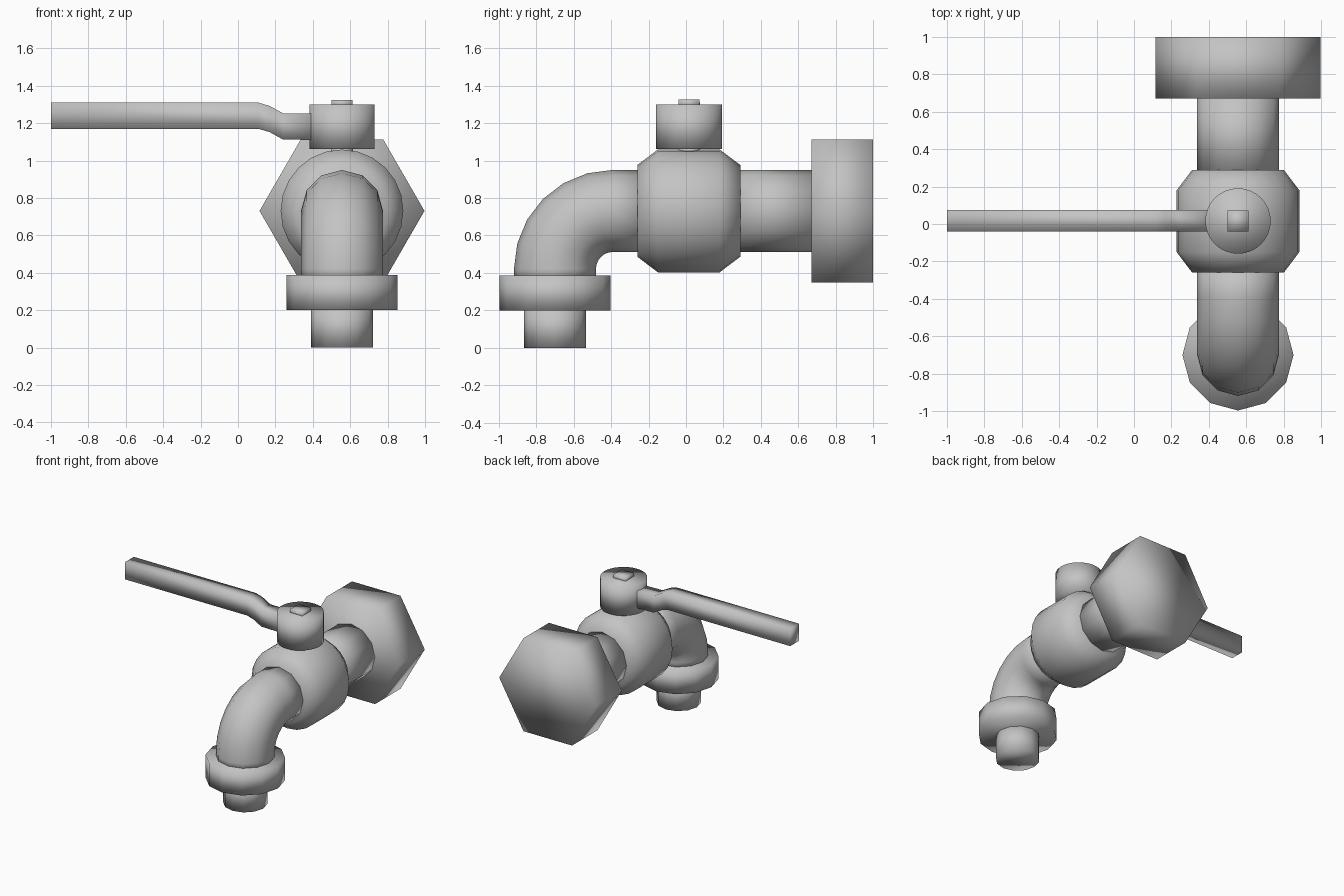
import bpy, bmesh
from math import cos, sin, pi, radians
from mathutils import Vector

cube = bpy.data.objects.get("Cube")
if cube:
    bpy.data.objects.remove(cube, do_unlink=True)

metal = bpy.data.materials.new("grey metal")
metal.use_nodes = True
grey = (0.55, 0.55, 0.55, 1)
metal.diffuse_color = grey
metal.node_tree.nodes["Principled BSDF"].inputs["Base Color"].default_value = grey

CX, CY, CZ = 0.556, 0.016, 0.731   # valve centre
X, Y, Z = Vector((1, 0, 0)), Vector((0, 1, 0)), Vector((0, 0, 1))


def ring(centre, u, v, radius, sides):
    """Regular polygon spanned by the directions u and v."""
    c = Vector(centre)
    return [c + radius * (cos(2 * pi * i / sides) * u + sin(2 * pi * i / sides) * v)
            for i in range(sides)]


def loft(name, rings):
    """Skin a closed solid through rings with equal point counts."""
    bm = bmesh.new()
    loops = [[bm.verts.new(p) for p in r] for r in rings]
    for a, b in zip(loops, loops[1:]):
        for i in range(len(a)):
            j = (i + 1) % len(a)
            bm.faces.new((a[i], a[j], b[j], b[i]))
    bm.faces.new(loops[0])
    bm.faces.new(loops[-1])
    bmesh.ops.recalc_face_normals(bm, faces=bm.faces)
    for f in bm.faces:
        f.smooth = True
    mesh = bpy.data.meshes.new(name)
    bm.to_mesh(mesh)
    bm.free()
    mesh.materials.append(metal)
    obj = bpy.data.objects.new(name, mesh)
    bpy.context.collection.objects.link(obj)
    return obj


def turned_y(name, profile, sides):
    return loft(name, [ring((CX, y, CZ), X, Z, r, sides) for y, r in profile])


def turned_z(name, y, profile, sides):
    return loft(name, [ring((CX, y, z), X, Y, r, sides) for z, r in profile])


# Wall nut, inlet pipe and valve body along the y axis
turned_y("wall_nut", [(0.67, 0.441), (1.0, 0.441)], 6)
turned_y("inlet_pipe", [(0.25, 0.219), (0.69, 0.219)], 12)
turned_y("valve_body", [(-0.26, 0.245), (-0.15, 0.328),
                        (0.18, 0.328), (0.29, 0.245)], 24)

# Spout: straight run, quarter bend, then down into the collar
BEND_Y, BEND_Z, BEND = -0.39, 0.421, 0.31
spout = [ring((CX, -0.22, CZ), X, Z, 0.219, 12)]
for k in range(7):
    a = radians(15 * k)
    out = -sin(a) * Y + cos(a) * Z
    spout.append(ring(Vector((CX, BEND_Y, BEND_Z)) + BEND * out, X, out, 0.219, 12))
spout.append(ring((CX, BEND_Y - BEND, 0.36), X, -Y, 0.219, 12))
loft("spout", spout)

# Outlet collar and nozzle
turned_z("outlet_collar", -0.7, [(0.2, 0.297), (0.387, 0.297)], 12)
turned_z("outlet_nozzle", -0.7, [(0, 0.165), (0.22, 0.165)], 12)

# Valve stem, round cap and square stem end
turned_z("valve_stem", CY, [(1.02, 0.06), (1.08, 0.06)], 12)
turned_z("handle_cap", CY, [(1.061, 0.175), (1.3, 0.175)], 32)


def box_ring(x, y, z, u, v):
    """Rectangle in the yz plane at x."""
    return [Vector((x, y + s * u, z + t * v))
            for s, t in ((-1, -1), (1, -1), (1, 1), (-1, 1))]


loft("stem_end", [box_ring(x, CY, 1.305, 0.057, 0.02) for x in (CX - 0.057, CX + 0.057)])

# Lever handle with a step down towards the cap
lever = [(-1, 1.24), (0.11, 1.24), (0.17, 1.222), (0.24, 1.183), (0.42, 1.18)]
loft("lever_handle", [box_ring(x, 0.018, z, 0.058, 0.07) for x, z in lever])
